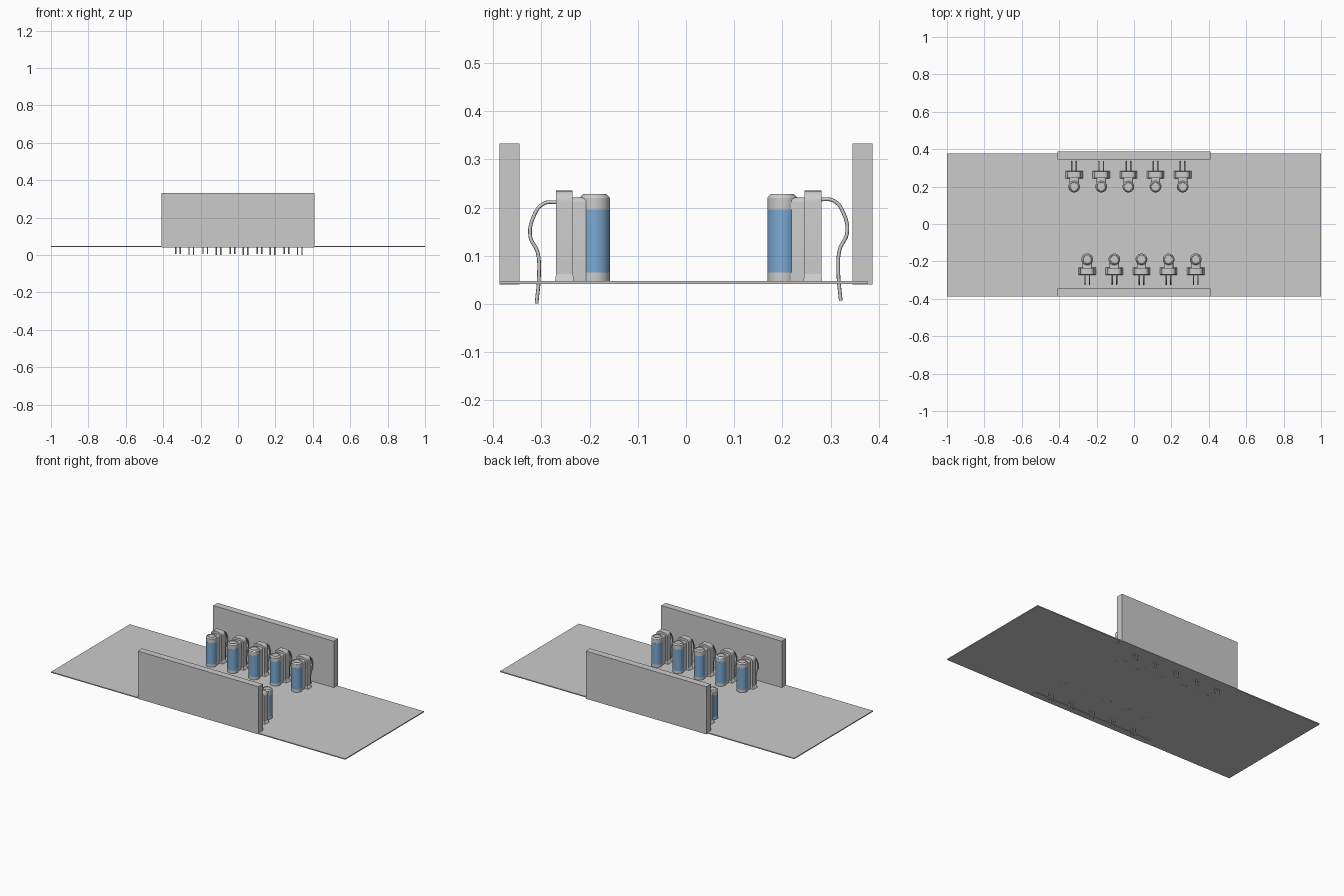
import bpy, bmesh, math
from mathutils import Vector

if "Cube" in bpy.data.objects:
    bpy.data.objects.remove(bpy.data.objects["Cube"])

blue = bpy.data.materials.new("blue")
blue.diffuse_color = (0.2, 0.4, 0.65, 1)
blue.use_nodes = True
blue.node_tree.nodes["Principled BSDF"].inputs["Base Color"].default_value = blue.diffuse_color


def box(name, x0, x1, y0, y1, z0, z1):
    bpy.ops.mesh.primitive_cube_add(size=1, location=((x0 + x1) / 2, (y0 + y1) / 2, (z0 + z1) / 2))
    o = bpy.context.object
    o.name = name
    o.scale = (x1 - x0, y1 - y0, z1 - z0)
    bpy.ops.object.transform_apply(location=False, rotation=False, scale=True)
    return o


def smooth(o, angle=30):
    bpy.ops.object.select_all(action='DESELECT')
    bpy.context.view_layer.objects.active = o
    o.select_set(True)
    bpy.ops.object.shade_smooth_by_angle(angle=math.radians(angle))


def mesh_object(name, bm):
    bmesh.ops.recalc_face_normals(bm, faces=bm.faces)
    me = bpy.data.meshes.new(name)
    bm.to_mesh(me)
    bm.free()
    o = bpy.data.objects.new(name, me)
    bpy.context.collection.objects.link(o)
    return o


def lathe(name, profile, x, y, mat=None, n=32):
    bm = bmesh.new()
    rings = [[bm.verts.new((x + r * math.cos(2 * math.pi * i / n),
                            y + r * math.sin(2 * math.pi * i / n), z)) for i in range(n)]
             for r, z in profile]
    for a, b in zip(rings, rings[1:]):
        for i in range(n):
            bm.faces.new((a[i], a[(i + 1) % n], b[(i + 1) % n], b[i]))
    bm.faces.new(rings[0])
    bm.faces.new(rings[-1])
    o = mesh_object(name, bm)
    if mat:
        o.data.materials.append(mat)
    smooth(o)


def arch(name, x, w, y0, y1, z0, z1, r):
    # slab with rounded top corners, extruded along y
    h = w / 2
    pts = [(-h, z0), (h, z0)]
    for cx, start in ((h - r, 0), (-h + r, 90)):
        for i in range(7):
            a = math.radians(start + 15 * i)
            pts.append((cx + r * math.cos(a), z1 - r + r * math.sin(a)))
    bm = bmesh.new()
    f = bm.faces.new([bm.verts.new((x + px, y0, pz)) for px, pz in pts])
    ext = bmesh.ops.extrude_face_region(bm, geom=[f])
    bmesh.ops.translate(bm, vec=(0, y1 - y0, 0),
                        verts=[v for v in ext["geom"] if isinstance(v, bmesh.types.BMVert)])
    smooth(mesh_object(name, bm))


WIRE = [(0.262, 0.211), (0.296, 0.208), (0.316, 0.182), (0.323, 0.14),
        (0.308, 0.108), (0.305, 0.06), (0.31, 0.001)]


def wire(name, x, s, off, dz):
    c = bpy.data.curves.new(name, 'CURVE')
    c.dimensions = '3D'
    c.bevel_depth = 0.0038
    c.bevel_resolution = 2
    c.resolution_u = 5
    c.use_fill_caps = True
    sp = c.splines.new('BEZIER')
    sp.bezier_points.add(len(WIRE) - 1)
    for p, (y, z) in zip(sp.bezier_points, WIRE):
        p.co = Vector((x, s * y + off, z + dz))
        p.handle_left_type = p.handle_right_type = 'AUTO'
    o = bpy.data.objects.new(name, c)
    bpy.context.collection.objects.link(o)


def unit(x, s, off, dz):
    Y = lambda a, b: sorted((s * a + off, s * b + off))
    # can with rounded shoulder and recessed lid, blue label sleeve
    cy = s * 0.189 + off
    lathe("can", [(0.031, 0.0415), (0.031, 0.22), (0.029, 0.223), (0.024, 0.228),
                  (0.022, 0.228), (0.021, 0.225)], x, cy)
    lathe("label", [(0.0313, 0.065), (0.0313, 0.196)], x, cy, blue)
    # holder behind the can
    arch("holder_body", x, 0.074, *Y(0.235, 0.27), 0.045, 0.235, 0.022)
    arch("holder_pad", x, 0.05, *Y(0.205, 0.238), 0.045, 0.221, 0.01)
    # flared foot
    y0, y1 = Y(0.232, 0.272)
    foot = box("holder_foot", x - 0.048, x + 0.048, y0, y1, 0.045, 0.062)
    for v in foot.data.vertices:
        if v.co.z > 0:
            v.co.x *= 0.78
            v.co.y *= 0.88
    # pair of bent wires
    for dx in (-0.012, 0.012):
        wire("wire", x + dx, s, off, dz)


# floor board and side walls
box("board", -1, 1, -0.387, 0.377, 0.042, 0.048)
box("front_wall", -0.41, 0.41, -0.387, -0.345, 0.04, 0.333)
box("back_wall", -0.41, 0.41, 0.345, 0.387, 0.04, 0.333)

for i in range(5):
    unit(-0.25 + 0.145 * i, -1, 0, 0)
    unit(-0.32 + 0.145 * i, 1, 0.011, 0.006)
